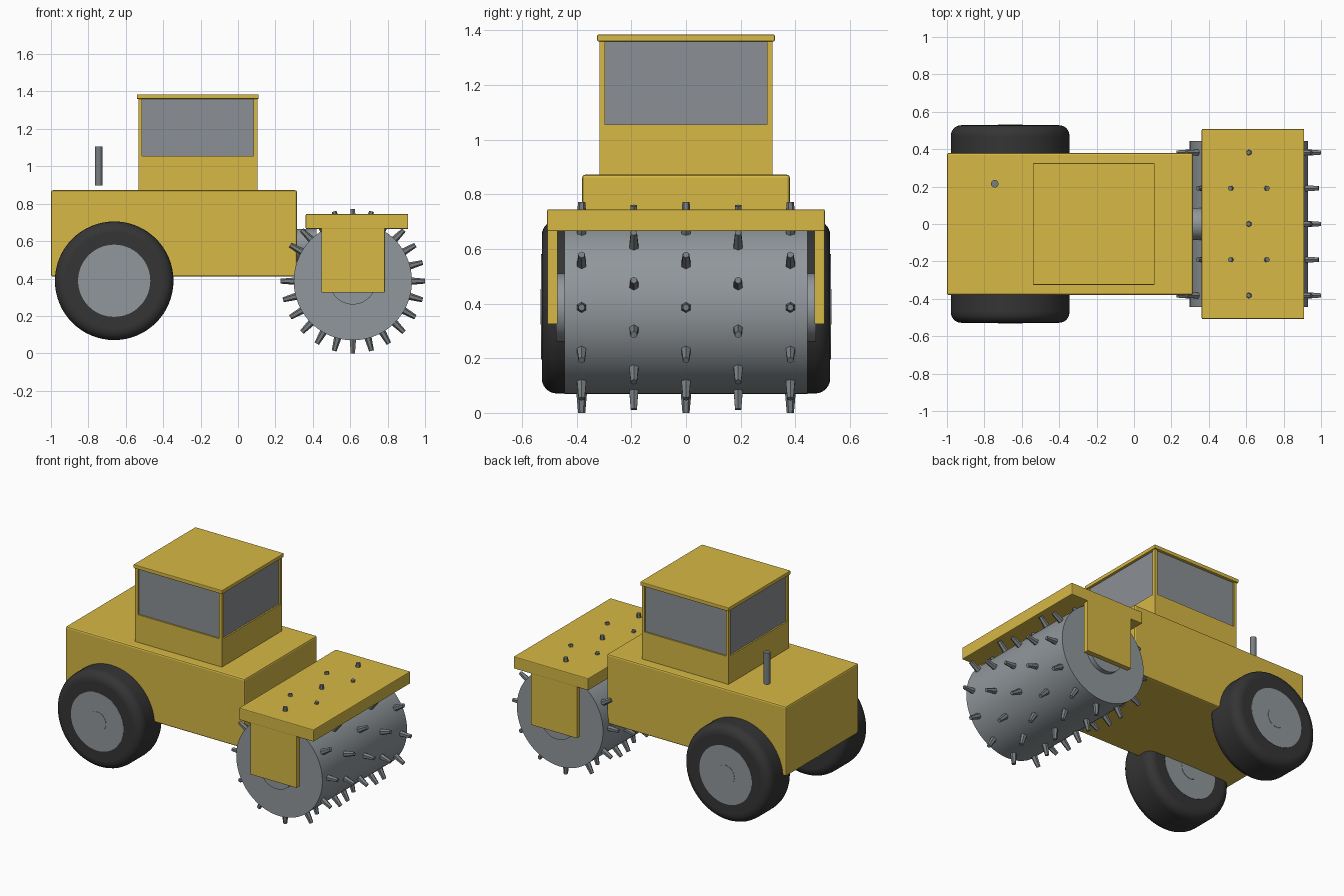
import bpy
import math
from mathutils import Vector, Matrix

cube = bpy.data.objects.get("Cube")
if cube:
    bpy.data.objects.remove(cube, do_unlink=True)


def material(name, rgb):
    mat = bpy.data.materials.new(name)
    mat.use_nodes = True
    mat.diffuse_color = (*rgb, 1)
    mat.node_tree.nodes["Principled BSDF"].inputs["Base Color"].default_value = (*rgb, 1)
    return mat


YELLOW = material("yellow paint", (0.68, 0.48, 0.06))
STEEL = material("steel grey", (0.28, 0.31, 0.33))
STUD = material("dark steel", (0.19, 0.21, 0.22))
GLASS = material("window grey", (0.26, 0.28, 0.30))
RUBBER = material("black rubber", (0.035, 0.035, 0.036))


def finish(obj, name, mat, smooth=False):
    obj.name = name
    obj.data.materials.append(mat)
    if smooth:
        bpy.ops.object.shade_smooth_by_angle(angle=math.radians(35))
    return obj


def box(name, mat, x, y, z, bevel=0.0):
    """Box from its (low, high) limits on each axis."""
    lo, hi = Vector((x[0], y[0], z[0])), Vector((x[1], y[1], z[1]))
    bpy.ops.mesh.primitive_cube_add(size=1, location=(lo + hi) / 2)
    obj = bpy.context.object
    obj.data.transform(Matrix.Diagonal((*(hi - lo), 1)))
    if bevel:
        mod = obj.modifiers.new("Edge", "BEVEL")
        mod.width, mod.segments = bevel, 2
    return finish(obj, name, mat)


def cylinder(name, mat, centre, radius, length, axis="Z", sides=64):
    turn = {"X": (0, math.pi / 2, 0), "Y": (math.pi / 2, 0, 0), "Z": (0, 0, 0)}[axis]
    bpy.ops.mesh.primitive_cylinder_add(vertices=sides, radius=radius, depth=length,
                                        location=centre, rotation=turn)
    return finish(bpy.context.object, name, mat, True)


# Main body and cab
box("body", YELLOW, (-1, 0.315), (-0.38, 0.38), (0.41, 0.872), 0.01)
box("cab_base", YELLOW, (-0.533, 0.103), (-0.316, 0.316), (0.86, 1.055))
box("cab_windows", GLASS, (-0.523, 0.093), (-0.306, 0.306), (1.05, 1.362))
box("cab_roof", YELLOW, (-0.54, 0.11), (-0.325, 0.325), (1.36, 1.385), 0.004)
for x in (-0.533, 0.083):
    for y in (-0.316, 0.296):
        box("cab_post", YELLOW, (x, x + 0.02), (y, y + 0.02), (1.05, 1.362))

# Exhaust pipe and hitch
cylinder("exhaust", STUD, (-0.745, 0.215, 1.002), 0.02, 0.21, sides=24)
cylinder("hitch", STEEL, (0.33, 0, 0.58), 0.085, 0.18, "X", 32)

# Rear wheels
for side in (-1, 1):
    centre = (-0.662, side * 0.4, 0.388)
    tyre = cylinder("tyre", RUBBER, centre, 0.317, 0.256, "Y")
    mod = tyre.modifiers.new("Shoulder", "BEVEL")
    mod.width, mod.segments = 0.055, 6
    cylinder("wheel_hub", STEEL, centre, 0.193, 0.26, "Y")
    cylinder("hub_cap", STEEL, centre, 0.065, 0.264, "Y", 32)

# Roller drum
DRUM = Vector((0.614, 0, 0.386))
cylinder("drum", STEEL, DRUM, 0.316, 0.888, "Y", 96)
cylinder("drum_axle", STEEL, DRUM, 0.125, 0.95, "Y", 48)

# Studs: five staggered rings of twelve tapered pegs
for ring in range(-2, 3):
    for i in range(12):
        angle = math.radians(30 * i + 15 * (ring % 2))
        out = Vector((math.cos(angle), 0, math.sin(angle)))
        bpy.ops.mesh.primitive_cone_add(
            vertices=6, radius1=0.021, radius2=0.013, depth=0.09,
            location=DRUM + out * 0.341 + Vector((0, ring * 0.191, 0)),
            rotation=out.to_track_quat("Z", "Y").to_euler())
        finish(bpy.context.object, "drum_stud", STUD)

# Drum cover and its side arms
box("drum_cover", YELLOW, (0.362, 0.91), (-0.508, 0.508), (0.665, 0.745), 0.005)
for name, y in (("right_arm", (-0.507, -0.47)), ("left_arm", (0.47, 0.507))):
    box(name, YELLOW, (0.446, 0.785), y, (0.325, 0.68), 0.003)
